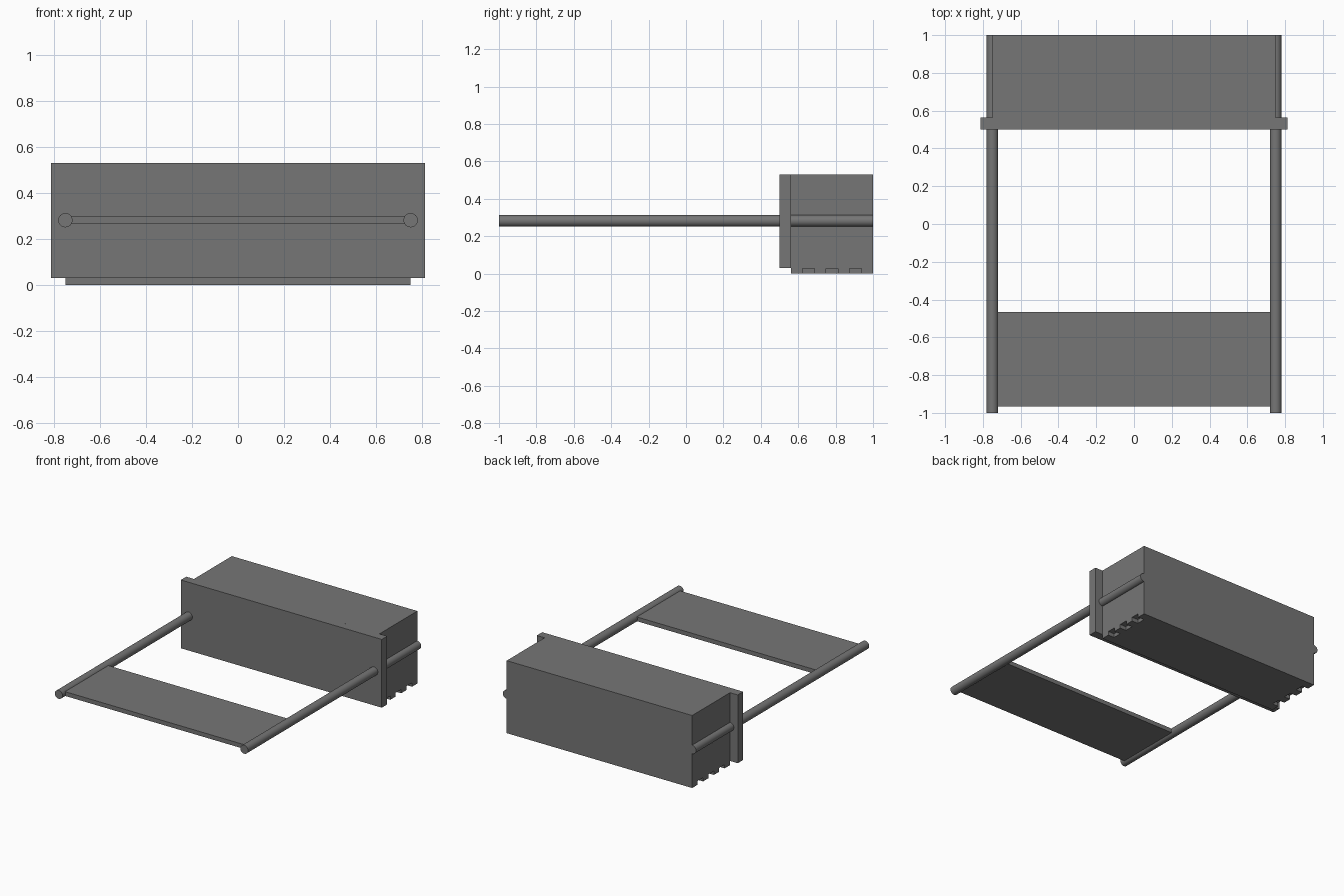
import bpy, bmesh, math
from mathutils import Matrix, Vector

if "Cube" in bpy.data.objects:
    bpy.data.objects.remove(bpy.data.objects["Cube"])

dark_grey = bpy.data.materials.new("dark_grey")
dark_grey.diffuse_color = (0.18, 0.18, 0.18, 1)
dark_grey.use_nodes = True
dark_grey.node_tree.nodes["Principled BSDF"].inputs["Base Color"].default_value = dark_grey.diffuse_color


def make_object(name, bm):
    mesh = bpy.data.meshes.new(name)
    bm.to_mesh(mesh)
    bm.free()
    mesh.materials.append(dark_grey)
    obj = bpy.data.objects.new(name, mesh)
    bpy.context.collection.objects.link(obj)
    return obj


def add_box(bm, lo, hi):
    lo, hi = Vector(lo), Vector(hi)
    m = Matrix.Translation((lo + hi) / 2) @ Matrix.Diagonal((*(hi - lo), 1))
    bmesh.ops.create_cube(bm, size=1, matrix=m)


def box(name, lo, hi):
    bm = bmesh.new()
    add_box(bm, lo, hi)
    return make_object(name, bm)


# Main block and its wider front flange
block = box("main_block", (-0.75, 0.5625, 0), (0.75, 1.0, 0.53))
box("front_flange", (-0.8125, 0.5, 0.031), (0.8125, 0.5625, 0.53))

# Short notches under both ends of the block
bm = bmesh.new()
for side in (-1, 1):
    x0, x1 = sorted((side * 0.70, side * 0.8))
    for y in (0.656, 0.781, 0.906):
        add_box(bm, (x0, y - 0.032, -0.05), (x1, y + 0.032, 0.028))
cutter = make_object("notch_cutter", bm)
cutter.hide_render = True
cutter.hide_set(True)
cut = block.modifiers.new("notches", "BOOLEAN")
cut.operation = "DIFFERENCE"
cut.solver = "EXACT"
cut.object = cutter

# Side rods running the whole length
for name, x in (("left_rod", -0.75), ("right_rod", 0.75)):
    bpy.ops.mesh.primitive_cylinder_add(
        vertices=32, radius=0.031, depth=2,
        location=(x, 0, 0.282), rotation=(math.pi / 2, 0, 0))
    rod = bpy.context.object
    rod.name = name
    rod.data.materials.append(dark_grey)
    bpy.ops.object.shade_smooth_by_angle()

# Flat cross plate joining the rods at the front
box("cross_plate", (-0.735, -0.965, 0.266), (0.735, -0.465, 0.297))
